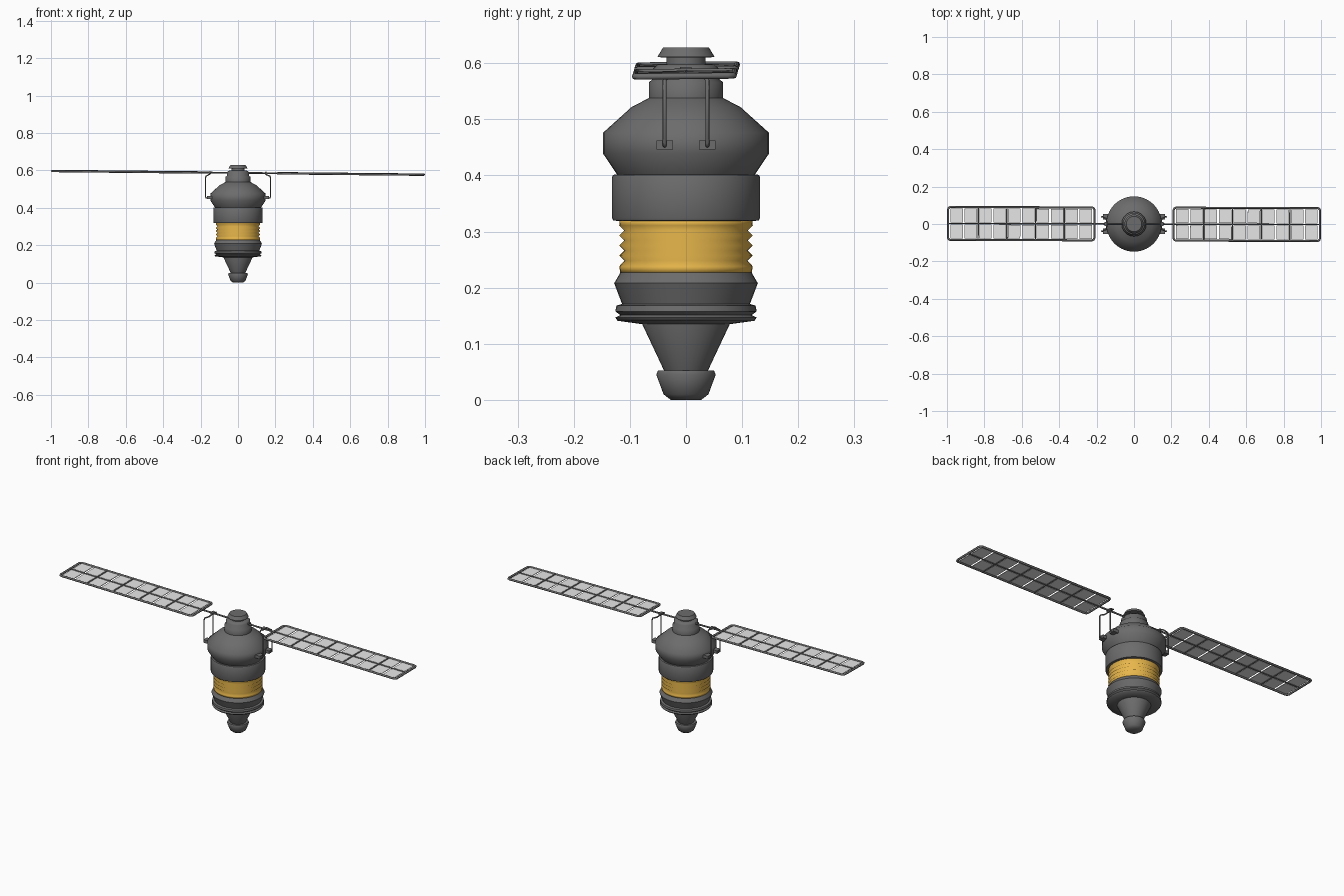
import bpy, bmesh, math
from mathutils import Matrix, Euler

if "Cube" in bpy.data.objects:
    bpy.data.objects.remove(bpy.data.objects["Cube"])


def material(name, rgb):
    m = bpy.data.materials.new(name)
    m.diffuse_color = (*rgb, 1)
    m.use_nodes = True
    m.node_tree.nodes["Principled BSDF"].inputs["Base Color"].default_value = m.diffuse_color
    return m


GREY = material("dark_grey", (0.15, 0.15, 0.15))
GOLD = material("gold_foil", (0.80, 0.47, 0.07))
PALE = material("pale_cell", (0.80, 0.80, 0.80))


def finish(name, bm, mats, smooth=0):
    me = bpy.data.meshes.new(name)
    bmesh.ops.recalc_face_normals(bm, faces=bm.faces)
    bm.to_mesh(me)
    bm.free()
    ob = bpy.data.objects.new(name, me)
    bpy.context.collection.objects.link(ob)
    for m in mats:
        me.materials.append(m)
    if smooth:
        bpy.ops.object.select_all(action='DESELECT')
        ob.select_set(True)
        bpy.context.view_layer.objects.active = ob
        bpy.ops.object.shade_smooth_by_angle(angle=math.radians(smooth))
    return ob


def lathe(name, profile, mat, smooth=50, sides=40):
    """Revolve (radius, z) points about z and cap both ends."""
    bm = bmesh.new()
    rings = [[bm.verts.new((r * math.cos(math.tau * i / sides),
                            r * math.sin(math.tau * i / sides), z))
              for i in range(sides)] for r, z in profile]
    for a, b in zip(rings, rings[1:]):
        for i in range(sides):
            j = (i + 1) % sides
            bm.faces.new((a[i], a[j], b[j], b[i]))
    bm.faces.new(rings[0])
    bm.faces.new(rings[-1])
    return finish(name, bm, [mat], smooth)


def tube(name, paths, radius, cyclic=False):
    """Round rods along straight-segment paths."""
    cu = bpy.data.curves.new(name, 'CURVE')
    cu.dimensions = '3D'
    cu.bevel_depth = radius
    cu.bevel_resolution = 2
    cu.use_fill_caps = True
    for pts in paths:
        sp = cu.splines.new('POLY')
        sp.points.add(len(pts) - 1)
        for p, co in zip(sp.points, pts):
            p.co = (*co, 1)
        sp.use_cyclic_u = cyclic
    cu.materials.append(GREY)
    ob = bpy.data.objects.new(name, cu)
    bpy.context.collection.objects.link(ob)
    return ob


def add_box(bm, c, s):
    bmesh.ops.create_cube(bm, size=1, matrix=Matrix.Translation(c) @ Matrix.Diagonal((*s, 1)))


# Engine nozzle at the base
lathe("nozzle", [(0.027, 0), (0.040, 0.010), (0.053, 0.045), (0.050, 0.052), (0.039, 0.052),
                 (0.078, 0.135), (0.078, 0.142)], GREY)

# Ribbed lower skirt
lathe("lower_skirt", [(0.078, 0.135), (0.122, 0.141), (0.126, 0.147), (0.117, 0.151), (0.126, 0.158),
                      (0.124, 0.168), (0.114, 0.171), (0.128, 0.208), (0.117, 0.227)], GREY)

# Gold bellows
bellows = [(0.117, 0.226), (0.119, 0.238)]
for k in range(4):
    bellows += [(0.110, 0.248 + 0.018 * k), (0.119, 0.257 + 0.018 * k)]
bellows += [(0.118, 0.322)]
lathe("gold_bellows", bellows, GOLD, 120)

# Main drum, shoulder and collar
lathe("main_body", [(0.115, 0.318), (0.130, 0.320), (0.132, 0.324), (0.132, 0.397), (0.130, 0.401),
                    (0.123, 0.402), (0.148, 0.439), (0.148, 0.476), (0.097, 0.522), (0.066, 0.538),
                    (0.066, 0.566), (0.059, 0.572), (0.059, 0.590), (0.050, 0.598), (0.035, 0.599)], GREY)

# Docking cap
lathe("docking_cap", [(0.035, 0.595), (0.035, 0.610), (0.051, 0.611), (0.041, 0.628)], GREY)

# Solar wings
TILT = Matrix.Translation((0, 0, 0.587)) @ Euler((0.010, 0.010, -0.003)).to_matrix().to_4x4()
X0, X1, HW, COLS = 0.212, 0.994, 0.088, 10
PITCH = (X1 - X0 - 0.014) / COLS
C = 0.012
for side, s in (("left", -1), ("right", 1)):
    # Outer frame with clipped corners
    frame = [(X0 + C, -HW), (X1 - C, -HW), (X1 - C * .3, -HW + C * .3), (X1, -HW + C),
             (X1, HW - C), (X1 - C * .3, HW - C * .3), (X1 - C, HW), (X0 + C, HW),
             (X0 + C * .3, HW - C * .3), (X0, HW - C), (X0, -HW + C), (X0 + C * .3, -HW + C * .3)]
    parts = [tube(side + "_wing_frame", [[(s * x, y, 0) for x, y in frame]], 0.0055, True)]
    # Spine and cross ribs
    ribs = [[(s * X0, 0, 0), (s * X1, 0, 0)]]
    for i in range(2, COLS, 2):
        x = s * (X0 + 0.007 + i * PITCH)
        ribs.append([(x, -HW, 0), (x, HW, 0)])
    parts.append(tube(side + "_wing_ribs", ribs, 0.0035))
    # Thin pale cells in two rows
    bm = bmesh.new()
    for i in range(COLS):
        for row in (-1, 1):
            add_box(bm, (s * (X0 + 0.007 + (i + 0.5) * PITCH), row * 0.043, 0),
                    (PITCH - 0.010, 0.074, 0.003))
    parts.append(finish(side + "_wing_cells", bm, [PALE]))
    # Boom and hinge
    parts.append(tube(side + "_boom", [[(s * 0.03, 0, 0), (s * X0, 0, 0)]], 0.0045))
    parts.append(tube(side + "_hinge", [[(s * 0.150, -0.010, 0), (s * 0.150, 0.010, 0)]], 0.008))
    for ob in parts:
        ob.matrix_world = TILT

    # Support struts bent from the shoulder up to the boom
    z = 0.587 - s * 0.0015
    struts = [[(s * 0.150, y, 0.453), (s * 0.170, y, 0.453), (s * 0.174, y, 0.458),
               (s * 0.174, y, 0.560), (s * 0.170, y, 0.570), (s * 0.150, y * 0.8, z - 0.008),
               (s * 0.143, 0, z)] for y in (-0.038, 0.038)]
    tube(side + "_struts", struts, 0.0035)
    bm = bmesh.new()
    for y in (-0.038, 0.038):
        add_box(bm, (s * 0.150, y, 0.454), (0.034, 0.030, 0.016))
    finish(side + "_strut_feet", bm, [GREY])
